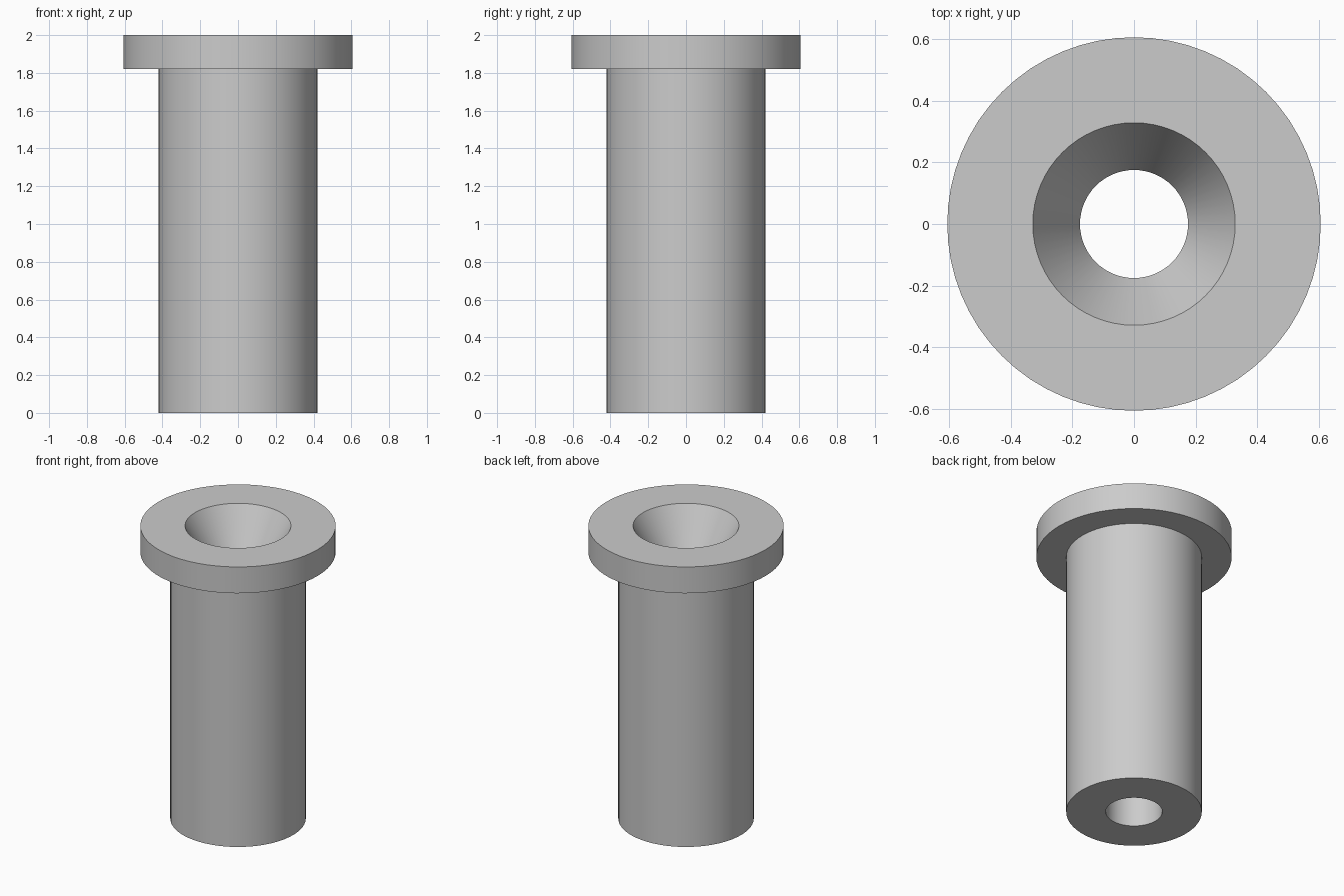
import bpy
import bmesh
import math

cube = bpy.data.objects.get("Cube")
if cube:
    bpy.data.objects.remove(cube, do_unlink=True)

# Dimensions
SEGMENTS = 64
HEIGHT = 2.0
FLANGE_BOTTOM = 1.82
COUNTERSINK_BOTTOM = 1.73
FLANGE_R, BODY_R, MOUTH_R, BORE_R = 0.605, 0.42, 0.328, 0.175

# Plain grey material
grey = bpy.data.materials.new("plain grey")
grey.use_nodes = True
color = (0.6, 0.6, 0.6, 1.0)
grey.diffuse_color = color
grey.node_tree.nodes["Principled BSDF"].inputs["Base Color"].default_value = color


def lathe(name, profile, material):
    """Revolve a closed (radius, height) profile around z."""
    bm = bmesh.new()
    verts = [bm.verts.new((r, 0, z)) for r, z in profile]
    edges = [bm.edges.new((v, verts[(i + 1) % len(verts)]))
             for i, v in enumerate(verts)]
    bmesh.ops.spin(bm, geom=verts + edges, cent=(0, 0, 0), axis=(0, 0, 1),
                   angle=math.tau, steps=SEGMENTS, use_duplicate=False)
    bmesh.ops.remove_doubles(bm, verts=bm.verts[:], dist=0.0001)
    bmesh.ops.recalc_face_normals(bm, faces=bm.faces[:])
    mesh = bpy.data.meshes.new(name)
    bm.to_mesh(mesh)
    bm.free()
    mesh.materials.append(material)
    obj = bpy.data.objects.new(name, mesh)
    bpy.context.collection.objects.link(obj)
    return obj


# Flanged sleeve with a straight bore and a countersunk mouth
sleeve = lathe("flanged_sleeve", [
    (BORE_R, 0),
    (BODY_R, 0),
    (BODY_R, FLANGE_BOTTOM),
    (FLANGE_R, FLANGE_BOTTOM),
    (FLANGE_R, HEIGHT),
    (MOUTH_R, HEIGHT),
    (BORE_R, COUNTERSINK_BOTTOM),
], grey)

# Smooth round walls, crisp rims
bpy.ops.object.select_all(action='DESELECT')
sleeve.select_set(True)
bpy.context.view_layer.objects.active = sleeve
bpy.ops.object.shade_smooth_by_angle(angle=math.radians(25))
